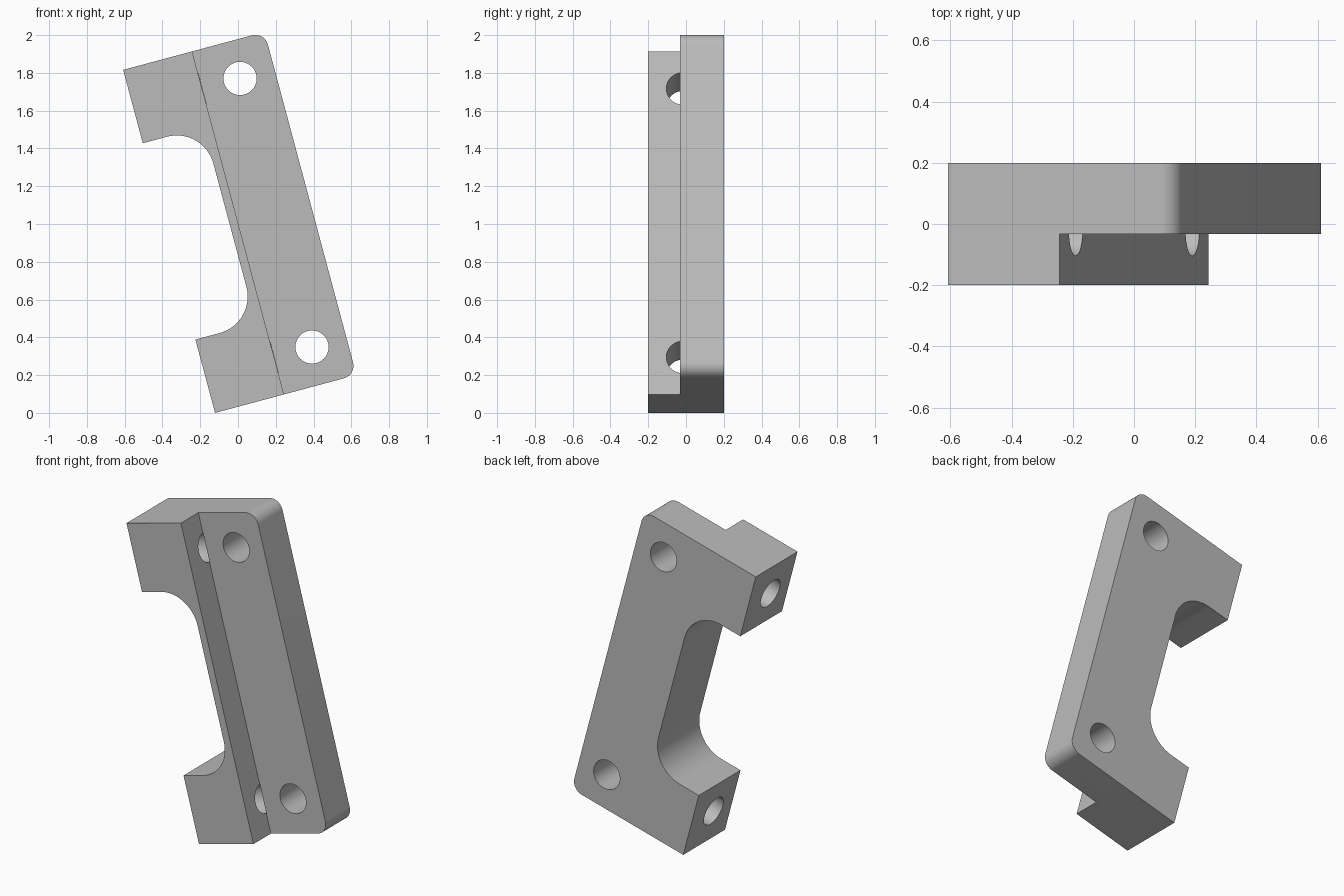
import bpy
import bmesh
from math import cos, sin, pi, radians
from mathutils import Matrix

cube = bpy.data.objects.get("Cube")
if cube:
    bpy.data.objects.remove(cube, do_unlink=True)

# Sizes in the untilted frame: x across, y depth, z along the bracket
WIDTH, LENGTH, HALF_DEPTH = 0.775, 1.88, 0.2
ARM, WEB, FILLET, CORNER = 0.402, 0.333, 0.2, 0.07
STEP_X, STEP_Y = 0.378, -0.033
HOLE_R, HOLE_Z = 0.088, (0.204, LENGTH - 0.204)


def arc(cx, cz, r, start, end, steps=16):
    angles = [radians(start + (end - start) * i / steps) for i in range(steps + 1)]
    return [(cx + r * cos(a), cz + r * sin(a)) for a in angles]


def make_object(name, bm):
    bmesh.ops.recalc_face_normals(bm, faces=bm.faces)
    mesh = bpy.data.meshes.new(name)
    bm.to_mesh(mesh)
    bm.free()
    obj = bpy.data.objects.new(name, mesh)
    bpy.context.collection.objects.link(obj)
    return obj


def prism(name, outline, y0, y1):
    bm = bmesh.new()
    face = bm.faces.new([bm.verts.new((x, y0, z)) for x, z in outline])
    new = bmesh.ops.extrude_face_region(bm, geom=[face])["geom"]
    verts = [v for v in new if isinstance(v, bmesh.types.BMVert)]
    bmesh.ops.translate(bm, verts=verts, vec=(0, y1 - y0, 0))
    return make_object(name, bm)


def rod(name, centre, length, axis):
    bm = bmesh.new()
    matrix = Matrix.Translation(centre) @ Matrix.Rotation(pi / 2, 4, axis)
    bmesh.ops.create_cone(bm, cap_ends=True, segments=48, radius1=HOLE_R,
                          radius2=HOLE_R, depth=length, matrix=matrix)
    return make_object(name, bm)


def cut(obj, cutter):
    mod = obj.modifiers.new("cut", "BOOLEAN")
    mod.operation, mod.solver, mod.object = "DIFFERENCE", "EXACT", cutter
    cutter.hide_render = True
    bpy.context.view_layer.objects.active = obj
    bpy.ops.object.modifier_apply(modifier=mod.name)
    bpy.data.objects.remove(cutter, do_unlink=True)


# C-shaped body with rounded outer corners and filleted recess
outline = [(0, 0)]
outline += arc(WIDTH - CORNER, CORNER, CORNER, -90, 0)
outline += arc(WIDTH - CORNER, LENGTH - CORNER, CORNER, 0, 90)
outline += [(0, LENGTH), (0, LENGTH - ARM)]
outline += arc(WEB - FILLET, LENGTH - ARM - FILLET, FILLET, 90, 0)
outline += arc(WEB - FILLET, ARM + FILLET, FILLET, 0, -90)
outline += [(0, ARM)]
body = prism("bracket_body", outline, -HALF_DEPTH, HALF_DEPTH)

# Front step along the mounting flange
step = [(STEP_X, -1), (2, -1), (2, 3), (STEP_X, 3)]
cut(body, prism("step_cutter", step, -1, STEP_Y))

# Flange holes through the depth, arm holes across to the step
for z in HOLE_Z:
    cut(body, rod("flange_hole_cutter", (0.586, 0, z), 2, "X"))
    end = STEP_X + 0.001
    cut(body, rod("arm_hole_cutter", (end - 0.5, -0.016, z), 1, "Y"))

# Tilt into place
tilt = Matrix.Rotation(radians(-15), 4, "Y")
body.data.transform(Matrix.Translation((-0.1215, 0, 0)) @ tilt)

# Grey finish
grey = bpy.data.materials.new("plain_grey")
grey.use_nodes = True
colour = (0.5, 0.5, 0.5, 1)
grey.diffuse_color = colour
grey.node_tree.nodes["Principled BSDF"].inputs["Base Color"].default_value = colour
body.data.materials.clear()
body.data.materials.append(grey)
for poly in body.data.polygons:
    poly.material_index = 0

bpy.ops.object.select_all(action="DESELECT")
body.select_set(True)
bpy.context.view_layer.objects.active = body
bpy.ops.object.shade_smooth_by_angle(angle=radians(30))
